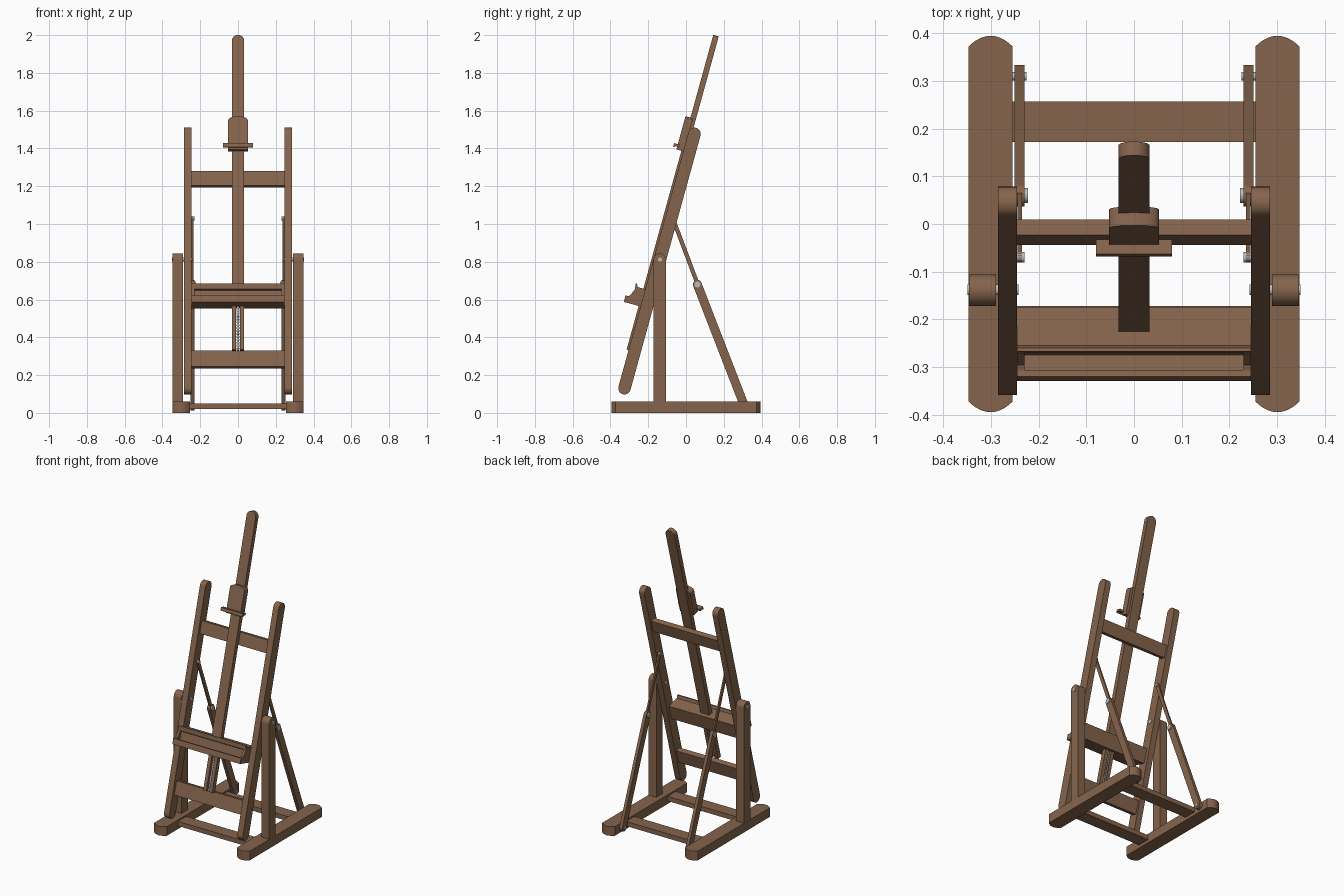
import bpy, bmesh, math

if "Cube" in bpy.data.objects:
    bpy.data.objects.remove(bpy.data.objects["Cube"])

TILT = math.radians(15.4)
SN, CS = math.sin(TILT), math.cos(TILT)
PY, PZ = -0.138, 0.812           # pivot of the leaning frame


def material(name, rgb):
    m = bpy.data.materials.new(name)
    m.diffuse_color = (*rgb, 1)
    m.use_nodes = True
    m.node_tree.nodes["Principled BSDF"].inputs["Base Color"].default_value = m.diffuse_color
    return m


WOOD = material("brown wood", (0.235, 0.128, 0.073))
METAL = material("grey metal", (0.5, 0.5, 0.5))


# Coordinate mappings: leaning frame uses x, f (forward), s (up the frame)
def lean(x, f, s):
    return (x, PY + s * SN - f * CS, PZ + s * CS + f * SN)


def side(p, h): return (h, p[0], p[1])             # profile (y, z), extruded in x
def plan(p, h): return (p[0], p[1], h)             # profile (x, y), extruded in z
def lean_side(p, h): return lean(h, p[0], p[1])    # profile (f, s), extruded in x
def lean_face(p, h): return lean(p[0], h, p[1])    # profile (x, s), extruded in f
def lean_rod(p, h): return lean(p[0], p[1], h)     # profile (x, f), extruded in s


def prism(name, pts, a, b, to, mat=WOOD):
    bm = bmesh.new()
    lo = [bm.verts.new(to(p, a)) for p in pts]
    hi = [bm.verts.new(to(p, b)) for p in pts]
    n = len(pts)
    bm.faces.new(lo)
    bm.faces.new(hi)
    for i in range(n):
        bm.faces.new((lo[i], lo[(i + 1) % n], hi[(i + 1) % n], hi[i]))
    bmesh.ops.recalc_face_normals(bm, faces=bm.faces)
    me = bpy.data.meshes.new(name)
    bm.to_mesh(me)
    bm.free()
    me.materials.append(mat)
    ob = bpy.data.objects.new(name, me)
    bpy.context.collection.objects.link(ob)
    bpy.context.view_layer.objects.active = ob
    ob.select_set(True)
    bpy.ops.object.shade_smooth_by_angle(angle=math.radians(35))
    ob.select_set(False)
    return ob


def rect(x0, x1, y0, y1):
    return [(x0, y0), (x1, y0), (x1, y1), (x0, y1)]


def arc(cx, cy, r, a0, a1, n=14):
    return [(cx + r * math.cos(math.radians(a0 + (a1 - a0) * i / n)),
             cy + r * math.sin(math.radians(a0 + (a1 - a0) * i / n))) for i in range(n + 1)]


def circle(cx, cy, r):
    return arc(cx, cy, r, 0, 360, 24)[:-1]


def capsule(p, q, r):
    a = math.degrees(math.atan2(q[1] - p[1], q[0] - p[0]))
    return arc(*q, r, a - 90, a + 90) + arc(*p, r, a + 90, a + 270)


# Base feet with bowed ends
foot = []
for i in range(13):
    t = -1 + i / 6
    foot.append((0.301 + 0.046 * t, 0.395 - 0.022 * t * t))
foot += [(x, -y) for x, y in reversed(foot)]

A, B, K = (0.31, 0.035), (0.06, 0.68), (-0.07, 1.03)   # strut foot, joint, top
for sx, tag in ((-1, "left"), (1, "right")):
    prism(tag + "_foot", [(sx * x, y) for x, y in foot], 0, 0.06, plan)
    # Fixed post with rounded top
    post = [(-0.172, 0.06), (-0.106, 0.06)] + arc(-0.139, 0.812, 0.033, 0, 180)
    prism(tag + "_post", post, sx * 0.29, sx * 0.346, side)
    # Leaning upright
    prism(tag + "_upright", capsule((0, -0.707), (0, 0.69), 0.033),
          sx * 0.246, sx * 0.286, lean_side)
    # Two-part rear strut
    prism(tag + "_lower_strut", capsule(A, B, 0.0235), sx * 0.23, sx * 0.2505, side)
    prism(tag + "_upper_strut", capsule((0.1, 0.58), K, 0.011), sx * 0.235, sx * 0.245, side)
    # Metal pins
    prism(tag + "_pivot_pin", circle(-0.138, 0.812, 0.011), sx * 0.242, sx * 0.35, side, METAL)
    prism(tag + "_strut_top_pin", circle(*K, 0.011), sx * 0.23, sx * 0.25, side, METAL)
    prism(tag + "_strut_joint_pin", circle(*B, 0.016), sx * 0.222, sx * 0.255, side, METAL)
    prism(tag + "_strut_foot_pin", circle(*A, 0.009), sx * 0.226, sx * 0.258, side, METAL)

# Base rails
for y, tag in ((-0.215, "front"), (0.215, "rear")):
    prism(tag + "_base_rail", rect(y - 0.0425, y + 0.0425, 0.02, 0.05), -0.258, 0.258, side)

# Crossbars of the leaning frame
prism("upper_crossbar", rect(-0.02, 0.0135, 0.402, 0.482), -0.247, 0.247, lean_side)
prism("lower_crossbar", rect(-0.02, 0.0135, -0.592, -0.504), -0.247, 0.247, lean_side)

# Sliding mast with rounded top, slotted at the bottom
top = arc(0, 1.188, 0.033, 0, 180)
prism("mast", [(-0.033, -0.25), (0.033, -0.25)] + top, 0.0135, 0.0435, lean_face)
for sx in (-1, 1):
    prism("mast_slot_rail", rect(sx * 0.01, sx * 0.033, -0.506, -0.25), 0.0135, 0.0435, lean_face)

# Lifting screw inside the slot
prism("lifting_screw", circle(0, 0.0285, 0.006), -0.51, -0.25, lean_rod, METAL)
for i in range(15):
    s = -0.5 + i * 0.016
    prism("screw_thread", circle(0, 0.0285, 0.0085), s, s + 0.007, lean_rod, METAL)

# Canvas shelf with lip, and tool tray in front of it
tray = [(-0.01, -0.267), (0.125, -0.267), (0.125, -0.231), (0.111, -0.231),
        (0.111, -0.249), (0.073, -0.249), (0.073, -0.19), (0.086, -0.185),
        (0.091, -0.156), (0.084, -0.156), (0.074, -0.172), (-0.01, -0.172)]
prism("canvas_shelf_and_tray", tray, -0.246, 0.246, lean_side)
cheek = [(0.073, -0.255), (0.115, -0.255), (0.112, -0.231), (0.102, -0.226),
         (0.086, -0.186), (0.073, -0.186)]
for sx in (-1, 1):
    prism("tray_end", cheek, sx * 0.23, sx * 0.246, lean_side)

# Top canvas holder on the mast
head = [(-0.052, 0.585), (0.052, 0.585), (0.052, 0.745)]
head += [(0.052 * math.cos(a), 0.745 + 0.022 * math.sin(a))
         for a in [math.pi * i / 14 for i in range(1, 14)]] + [(-0.052, 0.745)]
prism("canvas_holder_block", head, 0.03, 0.071, lean_face)
clamp = [(0.06, 0.6), (0.083, 0.6), (0.085, 0.593), (0.091, 0.593), (0.091, 0.614), (0.06, 0.614)]
prism("canvas_holder_clamp", clamp, -0.08, 0.08, lean_side)
